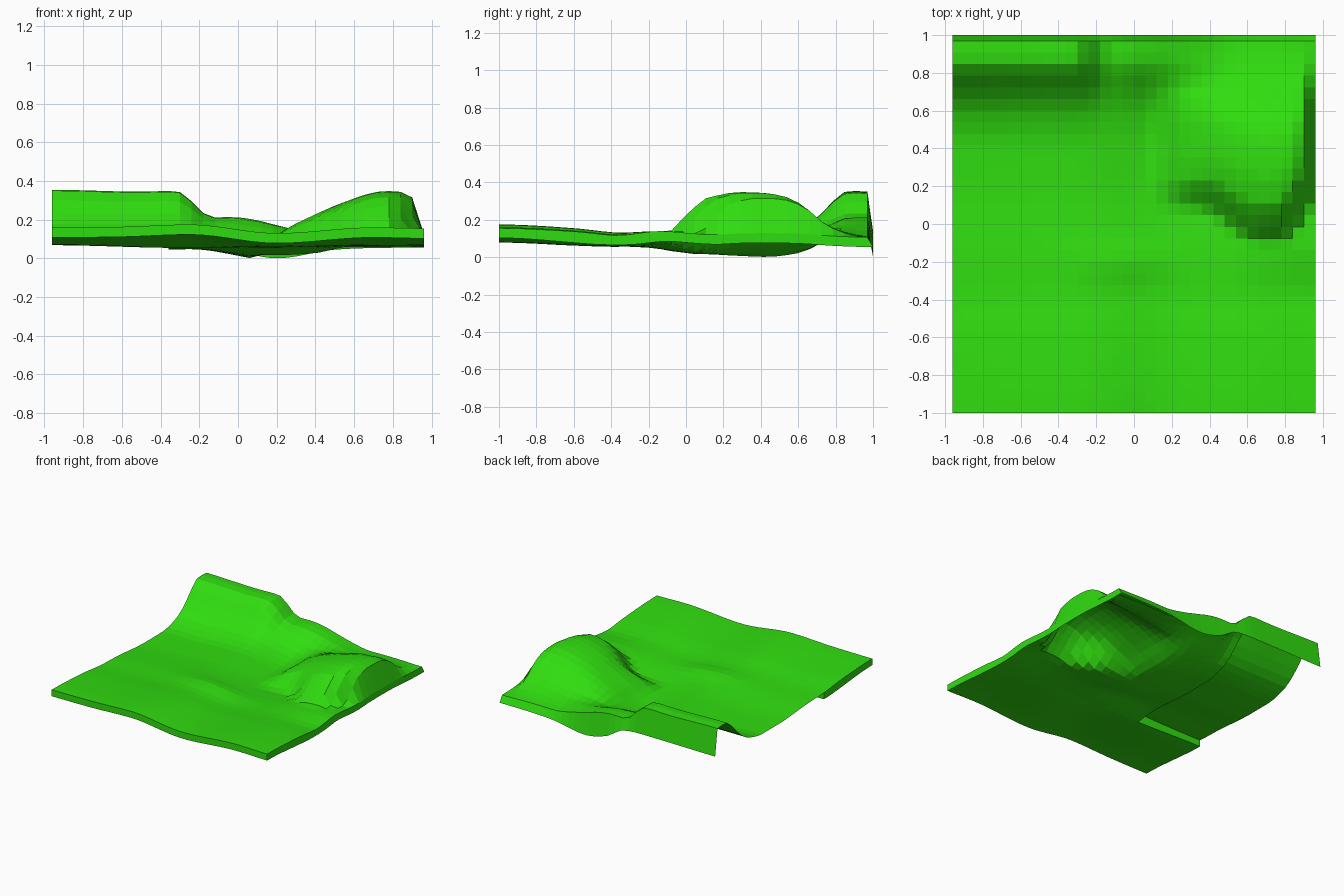
import bpy, bmesh, math

if "Cube" in bpy.data.objects:
    bpy.data.objects.remove(bpy.data.objects["Cube"])


def curve(pts, t):
    """Smooth interpolation through (position, value) points."""
    if t <= pts[0][0]:
        return pts[0][1]
    for i in range(len(pts) - 1):
        (a, va), (b, vb) = pts[i], pts[i + 1]
        if t <= b:
            def slope(k):
                if k == 0 or k == len(pts) - 1:
                    return 0.0
                l, r = pts[k - 1], pts[k + 1]
                s0 = (pts[k][1] - l[1]) * (r[1] - pts[k][1])
                return 0.0 if s0 <= 0 else (r[1] - l[1]) / (r[0] - l[0])
            h = b - a
            u = (t - a) / h
            return ((2*u**3 - 3*u*u + 1) * va + (u**3 - 2*u*u + u) * h * slope(i)
                    + (3*u*u - 2*u**3) * vb + (u**3 - u*u) * h * slope(i + 1))
    return pts[-1][1]


# Feature profiles: rolling ground, back ridge, valley and hill
GROUND = [(-1, .16), (-.6, .142), (-.38, .12), (-.17, .112), (.2, .088), (.5, .09), (1, .10)]
WAVE = [(-.96, 0), (-.6, .003), (-.25, .015), (.2, -.03), (.7, 0), (.96, -.005)]
WAVE_Y = [(-1, 1), (-.2, .75), (1, .75)]
EAST = [(.35, 0), (.8, .03), (.96, .035)]
EAST_Y = [(-.4, 0), (-.1, 1), (.5, .9), (1, .3)]
RIDGE = [(.4, 0), (.6, .045), (.7, .115), (.83, .242), (.9, .255), (.97, .25)]
RIDGE_X = [(-.96, 1), (-.4, .94), (-.33, .94), (-.27, .84), (-.2, .56), (-.14, .42), (0, .48),
           (.1, .46), (.2, .37), (.35, .2), (.5, .06), (.96, 0)]
VALLEY_X = [(-.25, 0), (.2, -.032), (.6, 0)]
VALLEY_Y = [(-.1, 0), (.6, 1), (.97, 0)]
HILL_X = [(.06, 0), (.16, .05), (.26, .115), (.4, .165), (.6, .21), (.7, .23), (.78, .232),
          (.86, .22), (.91, .18), (.96, .01)]
HILL_Y = [(0, 0), (.1, .4), (.16, .65), (.21, .83), (.28, .92), (.4, 1), (.55, .98),
          (.65, .9), (.75, .7), (.84, .4), (.9, .25), (1, .1), (1.15, 0)]
HILL_FOOT = [(.3, .07), (.42, .05), (.6, -.09), (.78, -.1), (.88, .03), (.96, .15)]
BACK_BOTTOM = [(-.96, .135), (-.3, .14), (-.12, .12), (0, .045), (.2, 0), (.5, .045), (.96, .055)]
SLAB_END = [(-.96, .068), (-.3, .054), (.2, .06), (.96, .066)]


def height(x, y):
    z = curve(GROUND, y) + curve(WAVE, x) * curve(WAVE_Y, y)
    z += curve(EAST, x) * curve(EAST_Y, y)
    z += curve(RIDGE, y) * curve(RIDGE_X, x)
    z += curve(VALLEY_X, x) * curve(VALLEY_Y, y)
    foot = curve(HILL_FOOT, x)
    z += curve(HILL_X, x) * curve(HILL_Y, (y - foot) / (.85 - foot))
    z += .02 * math.exp(-((x + .05) / .25) ** 2 - ((y + .2) / .1) ** 2)
    return z


N = 32
STEP = 10          # row where the thick front slab ends
WEST = 10          # column where the thin left sheet ends
xs = [-.96 + 1.92 * i / N for i in range(N + 1)]
ys = [-1 + 1.97 * j / N for j in range(N + 1)]

bm = bmesh.new()
# Ground sheet
top = [[bm.verts.new((x, y, height(x, y))) for x in xs] for y in ys]


def strip(a, b):
    for i in range(len(a) - 1):
        bm.faces.new((a[i], a[i + 1], b[i + 1], b[i]))


for j in range(N):
    strip(top[j], top[j + 1])

# Back wall
back = [bm.verts.new((x, 1, curve(BACK_BOTTOM, x))) for x in xs]
strip(top[N], back)

# Underside: front slab over the full width, then only right of the thin sheet
under = []
for j in range(N + 1):
    row = []
    for v in top[j][0 if j <= STEP else WEST:]:
        x, y, z = v.co
        low = z - .052
        if j <= STEP:
            low += (curve(SLAB_END, x) - low) * (j / STEP) ** 2
        else:
            k = max(0, 1 - (j - STEP) / 5)
            low += (min(curve(SLAB_END, x), z - .01) - low) * k
        row.append(bm.verts.new((x, y, low)))
    under.append(row)
for j in range(N):
    a = under[j][WEST:] if j == STEP else under[j]
    strip(under[j + 1], a)

# Front, left and rear faces of the slab, right skirt
strip(under[0], top[0])
strip(top[STEP][:WEST + 1], under[STEP][:WEST + 1])
strip([r[0] for r in top[:STEP + 1]], [r[0] for r in under[:STEP + 1]])
strip([r[-1] for r in under], [r[-1] for r in top])
bm.faces.new((under[N][-1], back[-1], top[N][-1]))

mesh = bpy.data.meshes.new("terrain_tile")
bm.to_mesh(mesh)
bm.free()
tile = bpy.data.objects.new("terrain_tile", mesh)
bpy.context.collection.objects.link(tile)

grass = bpy.data.materials.new("grass_green")
grass.diffuse_color = (.03, .72, .005, 1)
grass.use_nodes = True
grass.node_tree.nodes["Principled BSDF"].inputs["Base Color"].default_value = grass.diffuse_color
mesh.materials.append(grass)
